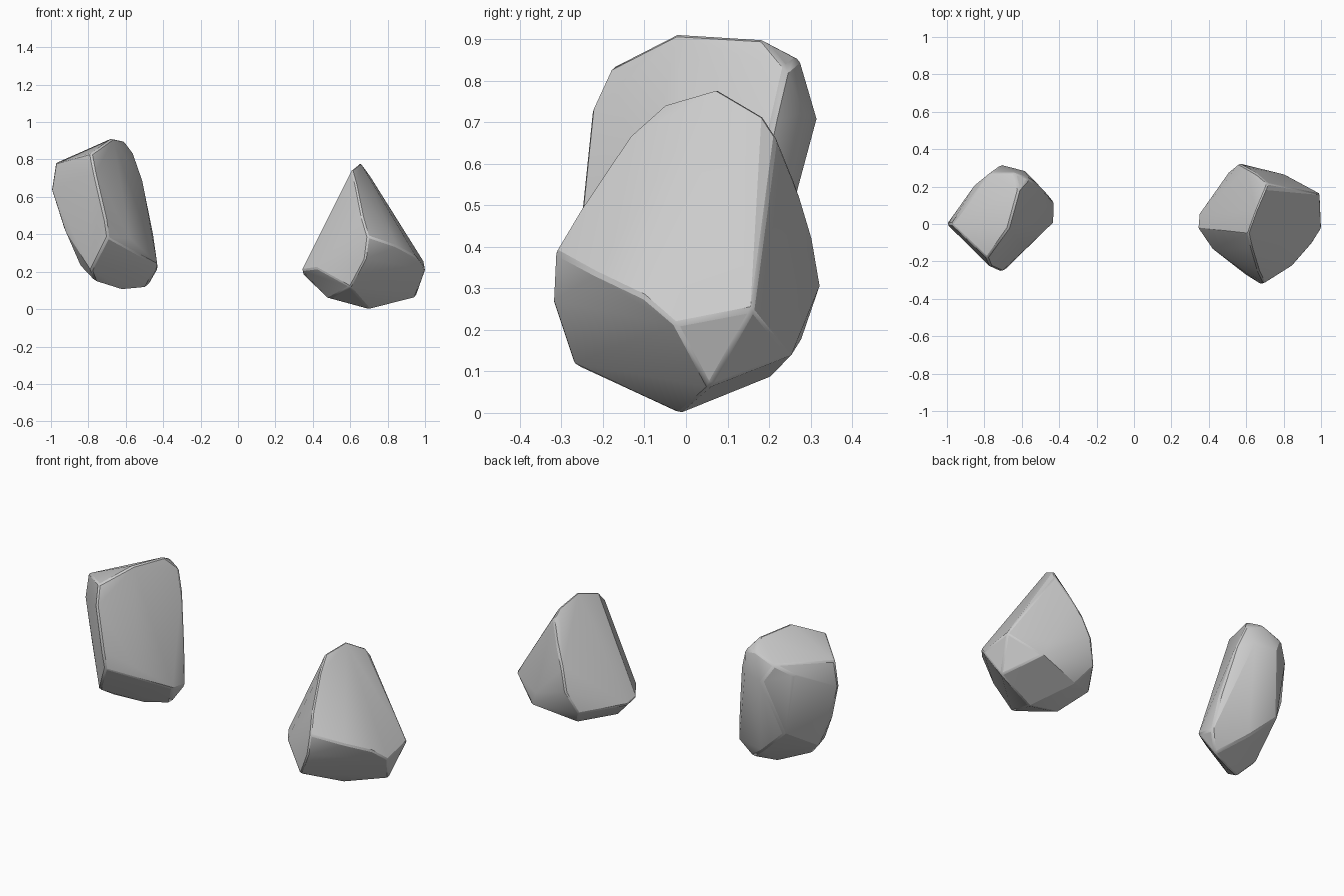
import bpy, bmesh
from math import radians
from mathutils import Vector


def rock(name, corners):
    """Faceted boulder: hull of its corner points, with narrow worn edges."""
    bm = bmesh.new()
    # swell slightly so the bevel does not shrink the outline
    mid = sum((Vector(p) for p in corners), Vector()) / len(corners)
    for p in corners:
        bm.verts.new(mid + (Vector(p) - mid) * 1.012)
    res = bmesh.ops.convex_hull(bm, input=bm.verts)
    loose = {g for g in res["geom_interior"] + res["geom_unused"]
             if isinstance(g, bmesh.types.BMVert)}
    bmesh.ops.delete(bm, geom=list(loose), context='VERTS')
    bmesh.ops.recalc_face_normals(bm, faces=bm.faces)
    me = bpy.data.meshes.new(name)
    bm.to_mesh(me)
    bm.free()
    ob = bpy.data.objects.new(name, me)
    bpy.context.collection.objects.link(ob)
    bev = ob.modifiers.new("worn_edges", 'BEVEL')
    bev.width = 0.015
    bev.segments = 1
    bev.limit_method = 'ANGLE'
    bev.angle_limit = radians(30)
    bpy.ops.object.select_all(action='DESELECT')
    ob.select_set(True)
    bpy.context.view_layer.objects.active = ob
    bpy.ops.object.shade_smooth_by_angle(angle=radians(25))
    return ob


# Tall slab-like rock on the left
rock("tall_rock", [
    # crown
    (-.67, -.02, .91), (-.615, .18, .898), (-.785, -.18, .828), (-.975, .0, .775),
    (-.77, .27, .8), (-.64, .27, .85), (-.56, .24, .825),
    # shoulders and flanks
    (-.997, .0, .64), (-.85, .205, .74), (-.715, .31, .705), (-.585, .28, .72),
    (-.765, -.228, .725), (-.71, -.252, .49), (-.695, -.245, .385),
    (-.515, .21, .7), (-.46, .15, .42),
    (-.93, -.04, .435), (-.79, .21, .38),
    # foot
    (-.58, -.13, .38), (-.432, .01, .24), (-.432, .12, .22), (-.785, -.17, .21),
    (-.845, -.03, .24), (-.765, -.08, .155), (-.615, .02, .108), (-.49, .07, .12),
    (-.63, .185, .23),
])

# Wedge-shaped rock on the right
rock("wedge_rock", [
    # crown
    (.655, .075, .777), (.61, -.05, .74), (.70, .18, .715), (.715, .215, .66),
    # front ridge
    (.63, -.13, .67), (.665, -.25, .49), (.695, -.312, .388), (.68, -.318, .27),
    # back ridge
    (.65, .27, .525), (.60, .3, .425), (.565, .32, .31),
    # widest belt
    (.345, -.02, .21), (.35, .05, .19), (.42, -.13, .22), (.51, .275, .18),
    (.85, -.215, .335), (.95, -.1, .28), (.998, -.025, .215), (.99, .16, .25),
    (.80, .262, .22), (.83, .25, .14),
    # base
    (.60, -.268, .12), (.49, -.05, .06), (.57, .2, .09), (.70, -.015, .003),
    (.945, .055, .065),
])
